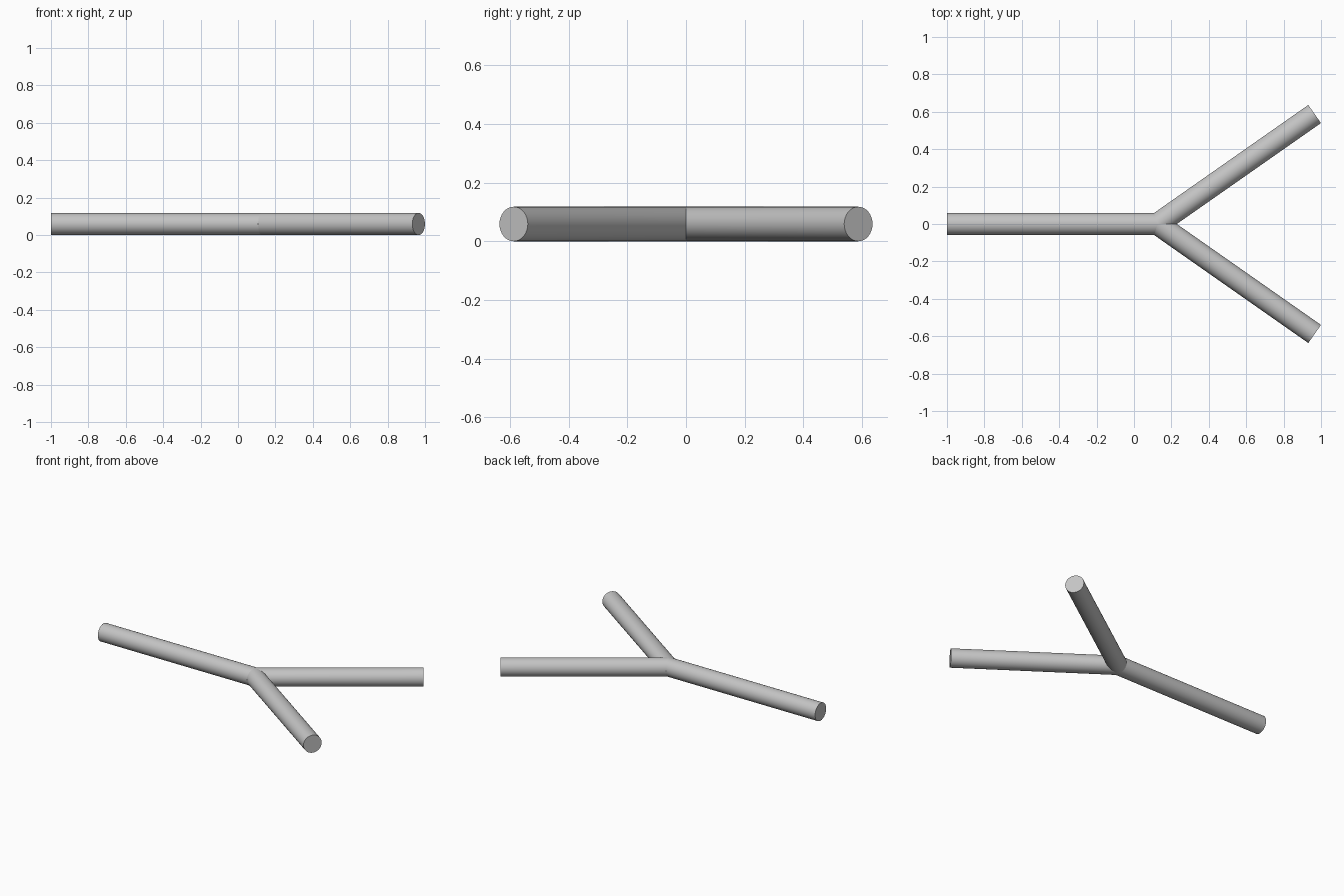
import bpy, bmesh
from math import radians, sin, cos, tan, pi
from mathutils import Vector

cube = bpy.data.objects.get("Cube")
if cube:
    bpy.data.objects.remove(cube)

RADIUS = 0.059
SIDES = 32
SPLAY = radians(35)
JOINT = Vector((0.126, 0, RADIUS))
TRUNK_LENGTH = 1.126
ARM_LENGTH = 1.025

grey = bpy.data.materials.new("pipe_grey")
grey.use_nodes = True
colour = (0.55, 0.55, 0.55, 1)
grey.diffuse_color = colour
grey.node_tree.nodes["Principled BSDF"].inputs["Base Color"].default_value = colour


def pipe(name, angle, length, mitre):
    """Round pipe leaving the joint at an angle; mitre(side) trims its inner end."""
    axis = Vector((cos(angle), sin(angle), 0))
    across = Vector((-sin(angle), cos(angle), 0))
    bm = bmesh.new()
    inner, outer = [], []
    for i in range(SIDES):
        a = 2 * pi * i / SIDES
        side = RADIUS * cos(a)
        rim = JOINT + across * side + Vector((0, 0, RADIUS * sin(a)))
        inner.append(bm.verts.new(rim + axis * mitre(side)))
        outer.append(bm.verts.new(rim + axis * length))
    for i in range(SIDES):
        j = (i + 1) % SIDES
        bm.faces.new((inner[i], inner[j], outer[j], outer[i]))
    bm.faces.new(outer)
    bmesh.ops.recalc_face_normals(bm, faces=bm.faces)
    # An open tube may be oriented either way, so check against the end cap
    bm.faces.ensure_lookup_table()
    if bm.faces[-1].normal.dot(axis) < 0:
        bmesh.ops.reverse_faces(bm, faces=bm.faces)
    mesh = bpy.data.meshes.new(name)
    bm.to_mesh(mesh)
    bm.free()
    mesh.materials.append(grey)
    ob = bpy.data.objects.new(name, mesh)
    bpy.context.collection.objects.link(ob)
    bpy.ops.object.select_all(action='DESELECT')
    ob.select_set(True)
    bpy.context.view_layer.objects.active = ob
    bpy.ops.object.shade_smooth_by_angle(angle=radians(35))


def arm_mitre(s):
    # Outer half meets the trunk, inner half meets the other arm
    return -s * tan(SPLAY / 2) if s >= 0 else -s / tan(SPLAY)


# Straight trunk and the two splayed arms
pipe("trunk", pi, TRUNK_LENGTH, lambda s: abs(s) * tan(SPLAY / 2))
pipe("back_arm", SPLAY, ARM_LENGTH, arm_mitre)
pipe("front_arm", -SPLAY, ARM_LENGTH, lambda s: arm_mitre(-s))
